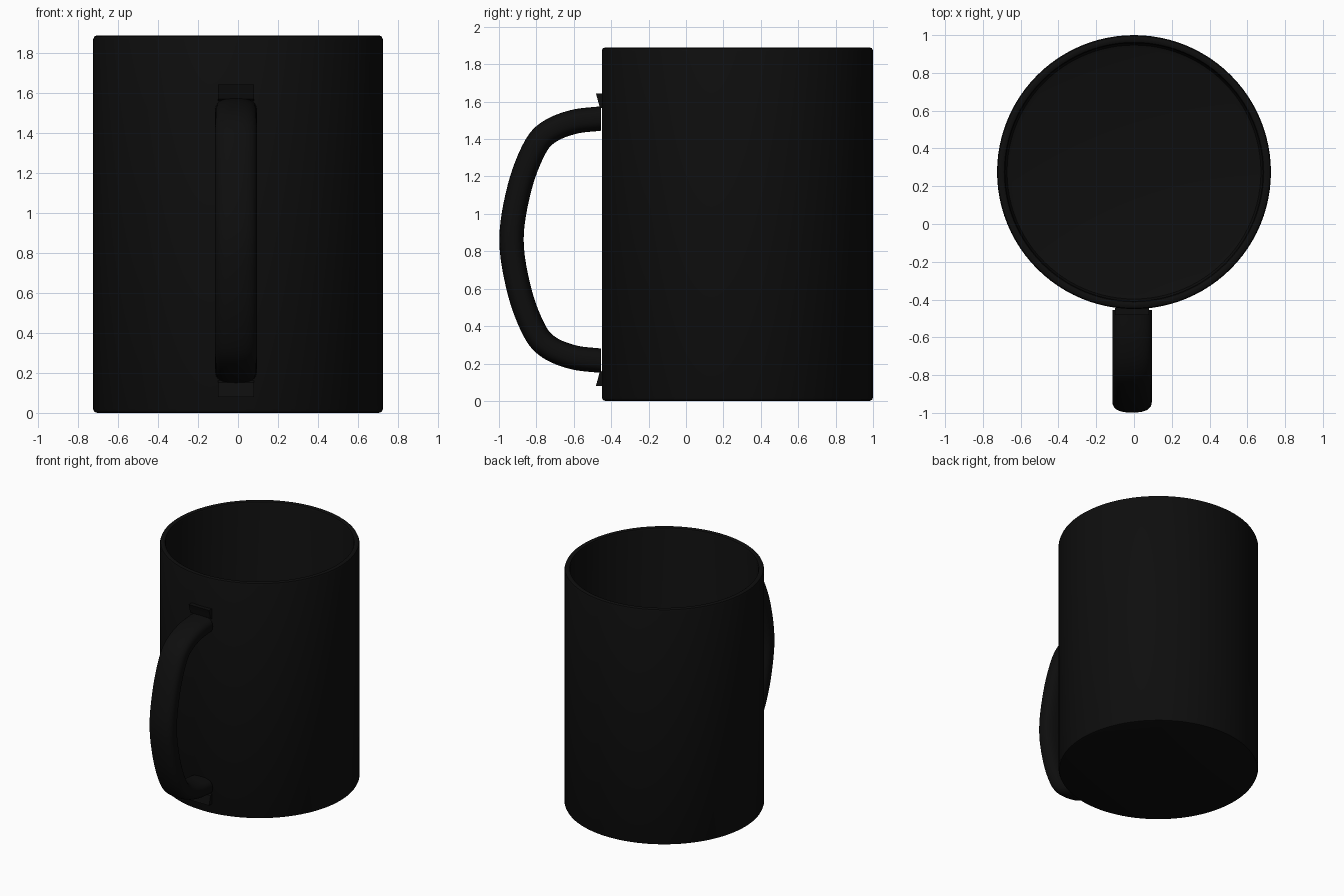
import bpy, bmesh, math
from mathutils import Vector

if "Cube" in bpy.data.objects:
    bpy.data.objects.remove(bpy.data.objects["Cube"])

black = bpy.data.materials.new("glossy_black")
black.diffuse_color = (0.0042, 0.0042, 0.0042, 1)
black.use_nodes = True
black.node_tree.nodes["Principled BSDF"].inputs["Base Color"].default_value = black.diffuse_color


def finish(name, bm, angle=35):
    bmesh.ops.recalc_face_normals(bm, faces=bm.faces)
    me = bpy.data.meshes.new(name)
    bm.to_mesh(me)
    bm.free()
    me.materials.append(black)
    ob = bpy.data.objects.new(name, me)
    bpy.context.collection.objects.link(ob)
    bpy.ops.object.select_all(action='DESELECT')
    ob.select_set(True)
    bpy.context.view_layer.objects.active = ob
    bpy.ops.object.shade_smooth_by_angle(angle=math.radians(angle))
    return ob


# Mug body: revolved outer wall, rounded rim, inner wall and floor
CY = 0.275
profile = [(0, 0), (0.705, 0), (0.719, 0.005), (0.725, 0.018),
           (0.725, 1.872), (0.72, 1.885), (0.708, 1.89), (0.697, 1.89),
           (0.687, 1.885), (0.682, 1.872), (0.682, 0.09), (0.672, 0.068), (0.65, 0.06), (0, 0.06)]
bm = bmesh.new()
vs = [bm.verts.new((r, CY, z)) for r, z in profile]
edges = [bm.edges.new(p) for p in zip(vs, vs[1:])]
bmesh.ops.spin(bm, geom=vs + edges, cent=(0, CY, 0), axis=(0, 0, 1),
               angle=2 * math.pi, steps=96, use_duplicate=False)
bmesh.ops.remove_doubles(bm, verts=bm.verts, dist=0.0005)
finish("mug_body", bm)

# Handle: rounded section swept along a smooth C-shaped path
MID, HX = 0.8625, -0.01
half = [(-0.455, 1.51), (-0.6, 1.492), (-0.73, 1.44), (-0.81, 1.35), (-0.89, 1.14)]
pts = half + [(-0.933, MID)] + [(y, 2 * MID - z) for y, z in reversed(half)]
pts = [Vector(p) for p in pts]
ctrl = [2 * pts[0] - pts[1]] + pts + [2 * pts[-1] - pts[-2]]
path = []
for i in range(1, len(ctrl) - 2):
    a, b, c, d = ctrl[i - 1:i + 3]
    for k in range(6):
        t = k / 6
        path.append(0.5 * (2 * b + (c - a) * t + (2 * a - 5 * b + 4 * c - d) * t * t
                           + (3 * b - a - 3 * c + d) * t ** 3))
path.append(pts[-1])

bm = bmesh.new()
rings = []
N = 32
for i, p in enumerate(path):
    tan = (path[min(i + 1, len(path) - 1)] - path[max(i - 1, 0)]).normalized()
    if i in (0, len(path) - 1):
        tan = Vector((-1 if i == 0 else 1, 0))
    nrm = Vector((tan.y, -tan.x))
    ring = []
    for k in range(N):
        a = 2 * math.pi * k / N
        u = math.copysign(abs(math.cos(a)) ** 0.75, math.cos(a)) * 0.105
        v = math.copysign(abs(math.sin(a)) ** 0.75, math.sin(a)) * 0.065
        q = p + nrm * v
        ring.append(bm.verts.new((HX + u, q.x, q.y)))
    rings.append(ring)
for r, s in zip(rings, rings[1:]):
    for k in range(N):
        bm.faces.new((r[k], r[(k + 1) % N], s[(k + 1) % N], s[k]))
bm.faces.new(rings[0])
bm.faces.new(rings[-1])
finish("handle", bm, 50)

# Small flared lips where the handle meets the wall
for name, sgn in (("upper_handle_lip", 1), ("lower_handle_lip", -1)):
    bm = bmesh.new()
    sect = [(-0.482, 0.782), (-0.445, 0.782), (-0.445, 0.70), (-0.462, 0.71), (-0.474, 0.755)]
    ends = [[bm.verts.new((HX + x, y, MID + sgn * z)) for y, z in sect] for x in (-0.09, 0.09)]
    for e in ends:
        bm.faces.new(e)
    for k in range(len(sect)):
        j = (k + 1) % len(sect)
        bm.faces.new((ends[0][k], ends[0][j], ends[1][j], ends[1][k]))
    finish(name, bm)
